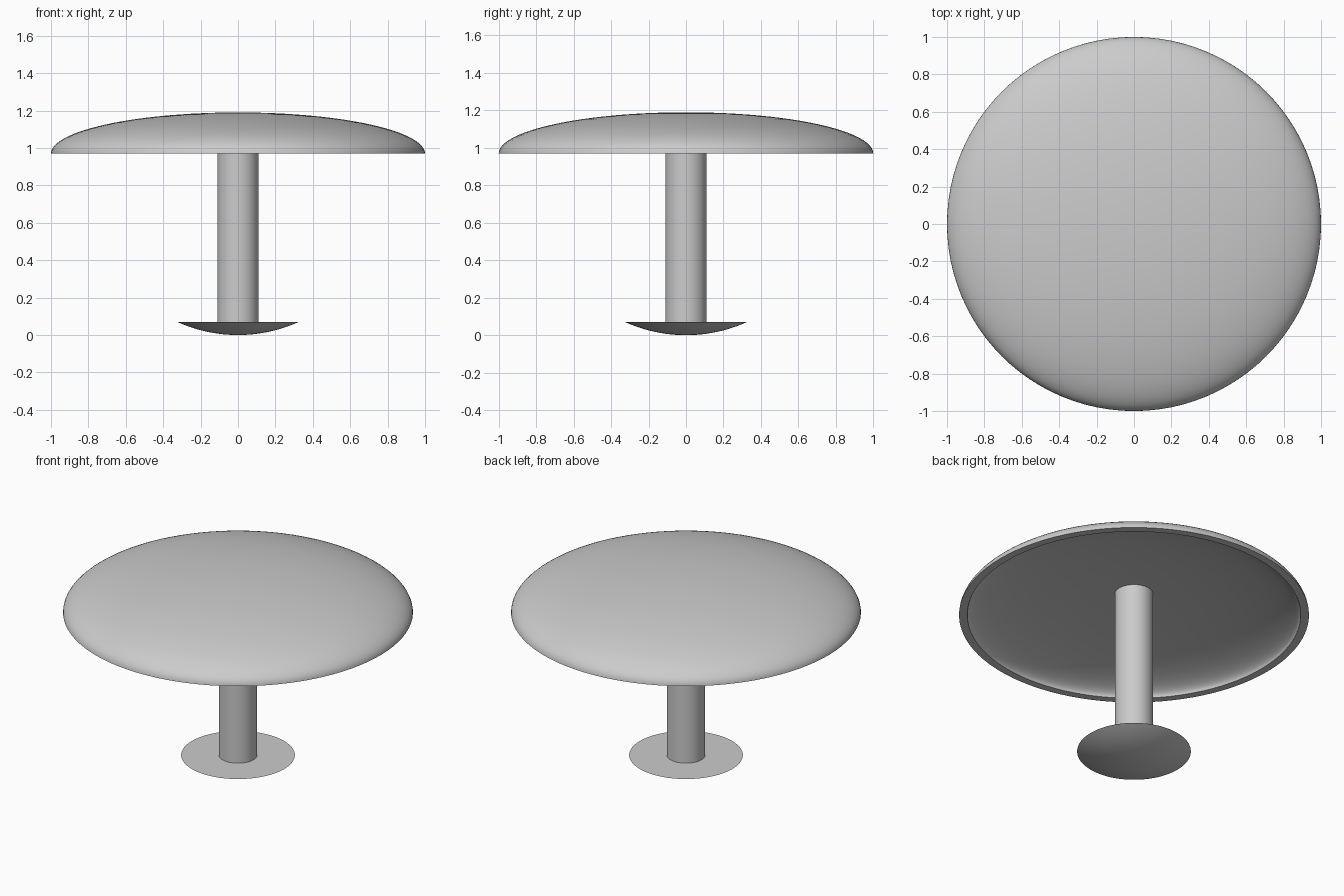
import bpy
import bmesh
from math import sin, cos, pi, sqrt, radians

cube = bpy.data.objects.get("Cube")
if cube:
    bpy.data.objects.remove(cube, do_unlink=True)

SEGMENTS = 96
RIM_Z = 0.97
BASE_Z = 0.07

grey = bpy.data.materials.new("plain grey")
grey.use_nodes = True
colour = (0.6, 0.6, 0.6, 1)
grey.diffuse_color = colour
grey.node_tree.nodes["Principled BSDF"].inputs["Base Color"].default_value = colour


def lathe(name, profile):
    """Spin a list of (radius, height) points around the z axis."""
    bm = bmesh.new()
    verts = [bm.verts.new((r, 0, z)) for r, z in profile]
    edges = [bm.edges.new(pair) for pair in zip(verts, verts[1:])]
    bmesh.ops.spin(bm, geom=verts + edges, cent=(0, 0, 0), axis=(0, 0, 1),
                   angle=2 * pi, steps=SEGMENTS, use_duplicate=False)
    bmesh.ops.remove_doubles(bm, verts=bm.verts, dist=0.0005)
    bmesh.ops.recalc_face_normals(bm, faces=bm.faces)
    mesh = bpy.data.meshes.new(name)
    bm.to_mesh(mesh)
    bm.free()
    mesh.materials.append(grey)
    obj = bpy.data.objects.new(name, mesh)
    bpy.context.collection.objects.link(obj)
    bpy.ops.object.select_all(action="DESELECT")
    obj.select_set(True)
    bpy.context.view_layer.objects.active = obj
    bpy.ops.object.shade_smooth_by_angle(angle=radians(35))
    return obj


def quarter_ellipse(radius, height, steps=24):
    """Points from the rim up to the pole."""
    angles = [pi / 2 * i / steps for i in range(steps + 1)]
    return [(radius * cos(a), RIM_Z + height * sin(a)) for a in angles]


# Hollow dome: outer shell, flat rim and inner ceiling
outer = quarter_ellipse(1.0, 0.22)
inner = quarter_ellipse(0.953, 0.138)
lathe("dome_cap", outer[::-1] + inner)

# Round stem, running from the base into the dome
lathe("stem", [(0, BASE_Z - 0.02), (0.11, BASE_Z - 0.02), (0.11, 1.13), (0, 1.13)])

# Base: shallow spherical bowl closed by a flat top
rim = 0.325
ball = (rim ** 2 + BASE_Z ** 2) / (2 * BASE_Z)
radii = [rim * i / 12 for i in range(13)]
bowl = [(r, ball - sqrt(ball ** 2 - r ** 2)) for r in radii]
lathe("base", bowl + [(0, BASE_Z)])
